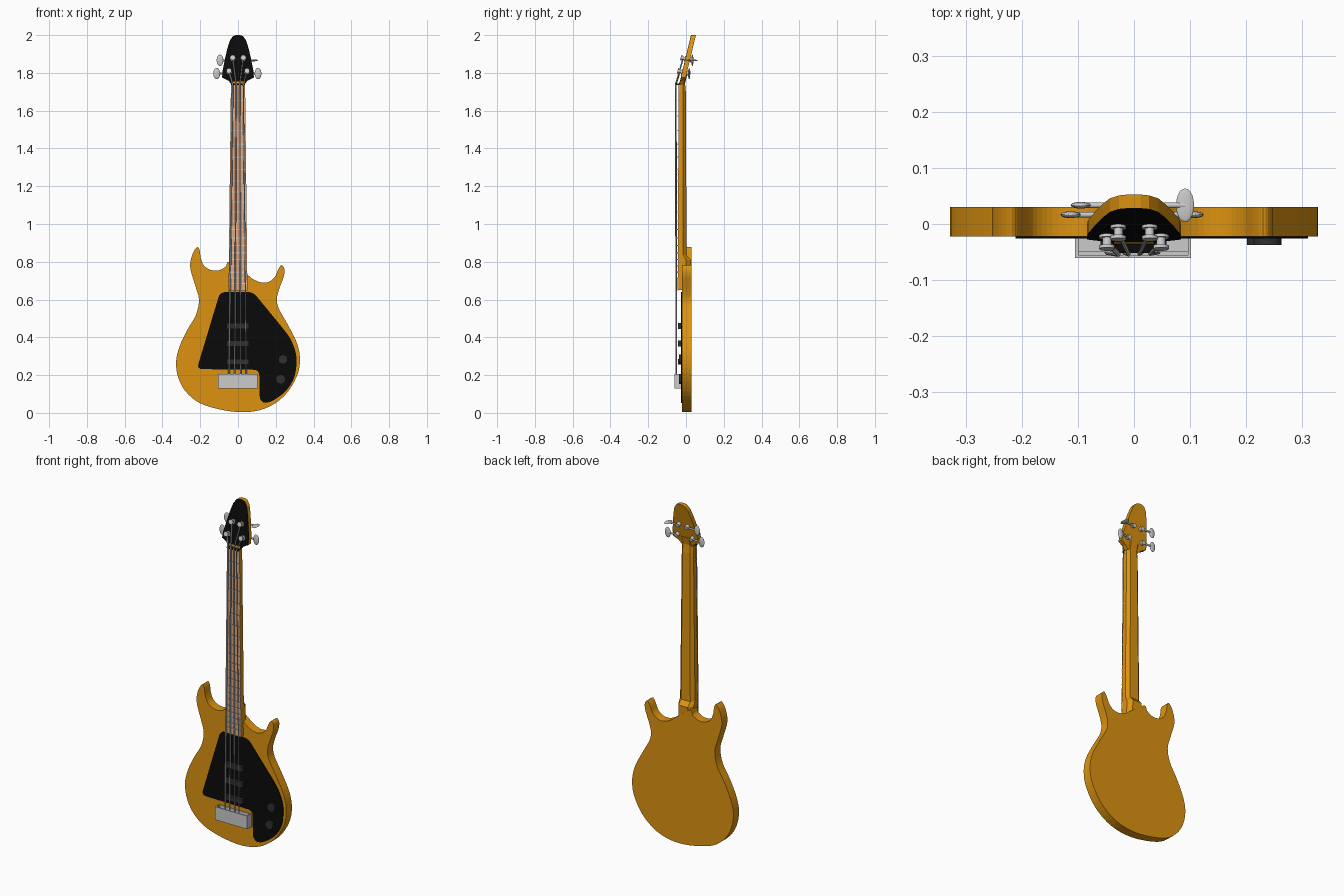
import bpy, bmesh, math
from mathutils import Vector

if "Cube" in bpy.data.objects:
    bpy.data.objects.remove(bpy.data.objects["Cube"])


def material(name, rgb):
    m = bpy.data.materials.new(name)
    m.diffuse_color = (*rgb, 1)
    m.use_nodes = True
    m.node_tree.nodes["Principled BSDF"].inputs["Base Color"].default_value = m.diffuse_color
    return m


AMBER = material("amber", (0.72, 0.29, 0.005))
BLACK = material("black", (0.003, 0.003, 0.003))
WOOD = material("fretboard_wood", (0.74, 0.40, 0.22))
DARK = material("dark_grey", (0.03, 0.03, 0.03))


def finish(bm, name, mat=None, smooth=False):
    bmesh.ops.recalc_face_normals(bm, faces=bm.faces)
    me = bpy.data.meshes.new(name)
    bm.to_mesh(me)
    bm.free()
    ob = bpy.data.objects.new(name, me)
    bpy.context.collection.objects.link(ob)
    if mat:
        me.materials.append(mat)
    if smooth:
        bpy.context.view_layer.objects.active = ob
        bpy.ops.object.select_all(action='DESELECT')
        ob.select_set(True)
        bpy.ops.object.shade_smooth_by_angle(angle=math.radians(40))
    return ob


def loft(name, rings, mat=None):
    bm = bmesh.new()
    vs = [[bm.verts.new(p) for p in r] for r in rings]
    n = len(vs[0])
    for a, b in zip(vs, vs[1:]):
        for i in range(n):
            j = (i + 1) % n
            bm.faces.new((a[i], a[j], b[j], b[i]))
    bm.faces.new(vs[0])
    bm.faces.new(vs[-1])
    return finish(bm, name, mat)


def prism(name, pts, y0, y1, mat=None, lean=lambda z: 0):
    return loft(name, [[(x, y + lean(z), z) for x, z in pts] for y in (y0, y1)], mat)


def box(name, lo, hi, mat=None):
    x0, y0, z0 = lo
    x1, y1, z1 = hi
    return prism(name, [(x0, z0), (x1, z0), (x1, z1), (x0, z1)], y0, y1, mat)


def rod(name, a, b, r, mat=None, n=16):
    a, b = Vector(a), Vector(b)
    d = b - a
    bm = bmesh.new()
    bmesh.ops.create_cone(bm, cap_ends=True, segments=n, radius1=r, radius2=r, depth=d.length)
    m = d.to_track_quat('Z', 'Y').to_matrix().to_4x4()
    m.translation = (a + b) / 2
    bm.transform(m)
    return finish(bm, name, mat, True)


def spline(pts, steps=4):
    # closed Catmull-Rom curve through the points
    out, n = [], len(pts)
    for i in range(n):
        p0, p1, p2, p3 = (Vector(pts[(i + k) % n]) for k in (-1, 0, 1, 2))
        for s in range(steps):
            t = s / steps
            out.append(tuple(0.5 * (2 * p1 + (p2 - p0) * t + (2 * p0 - 5 * p1 + 4 * p2 - p3) * t * t
                                    + (3 * p1 - p0 - 3 * p2 + p3) * t ** 3)))
    return out


def rounded(pts, steps=4):
    # polygon (x, z, radius) with rounded corners
    out, n = [], len(pts)
    for i in range(n):
        a, c, b = (Vector(pts[(i + k) % n][:2]) for k in (-1, 0, 1))
        r = pts[i][2]
        p, q = c + (a - c).normalized() * r, c + (b - c).normalized() * r
        for s in range(steps + 1):
            t = s / steps
            out.append(tuple(p * (1 - t) ** 2 + c * 2 * t * (1 - t) + q * t * t))
    return out


# Body with two horns
body = [(-.216, .878), (-.241, .84), (-.253, .77), (-.225, .67), (-.207, .60), (-.222, .52),
        (-.268, .44), (-.308, .355), (-.328, .27), (-.314, .18), (-.265, .10), (-.175, .04),
        (0, .004), (.14, .022), (.245, .09), (.31, .19), (.328, .28), (.312, .37),
        (.262, .47), (.217, .55), (.206, .60), (.216, .65), (.243, .725), (.245, .765),
        (.23, .782), (.213, .76), (.195, .72), (.165, .695), (.125, .69), (.08, .708),
        (.045, .735), (-.045, .80), (-.065, .775), (-.10, .755), (-.145, .757), (-.18, .78),
        (-.197, .82), (-.203, .86)]
prism("body", spline(body), -.022, .03, AMBER)

# Pickguard, pickup bars and knobs
guard = [(-.095, .64, .03), (.08, .64, .03), (.285, .39, .06), (.312, .30, .04), (.305, .19, .05),
         (.25, .105, .05), (.16, .05, .03), (.115, .06, .03), (.112, .228, .03),
         (-.218, .232, .03)]
prism("pickguard", rounded(guard), -.026, -.02, BLACK)
for i, z in enumerate((.46, .367, .27)):
    box(f"pickup_{i}", (-.06, -.043, z - .015), (.058, -.024, z + .015), DARK)
for i, (x, z) in enumerate(((.238, .283), (.226, .178))):
    rod(f"knob_{i}", (x, -.024, z), (x, -.037, z), .025, DARK, 24)

# Bridge cover, open towards the neck
box("bridge_front", (-.105, -.061, .13), (.102, -.055, .207))
box("bridge_bottom", (-.105, -.056, .13), (.102, -.021, .137))
box("bridge_base", (-.10, -.026, .13), (.098, -.020, .205))
box("bridge_block", (-.10, -.05, .136), (.098, -.024, .18))
for s, x in (("left", -.105), ("right", .096)):
    box("bridge_side_" + s, (x, -.057, .13), (x + .006, -.021, .207))

# Neck with heel and chamfered back
stations = [(.65, .05, -.041, .02), (.81, .048, -.041, .027), (.835, .048, -.041, .003),
            (1.70, .038, -.037, -.001), (1.745, .036, -.036, -.005), (1.79, .036, -.02, .006)]
loft("neck", [[(w, f, z), (w, f + .6 * (b - f), z), (.62 * w, b, z),
               (-.62 * w, b, z), (-w, f + .6 * (b - f), z), (-w, f, z)]
              for z, w, f, b in stations], AMBER)

# Fretboard, nut and frets
half = lambda z: .05 - .0125 * (z - .65) / 1.09
front = lambda z: -.041 + .005 * (z - .65) / 1.09
loft("fretboard", [[(-half(z), front(z) - .003, z), (half(z), front(z) - .003, z),
                    (half(z), front(z) + .002, z), (-half(z), front(z) + .002, z)]
                   for z in (.648, 1.738)], WOOD)
box("nut", (-.037, -.052, 1.735), (.037, -.03, 1.745), BLACK)
for i in range(1, 21):
    z = .2 + 1.54 * 2 ** (-i / 12)
    w, f = half(z), front(z)
    box(f"fret_{i}", (-w, f - .007, z - .003), (w, f - .002, z + .003))

# Leaning headstock with black face
lean = lambda z: -.034 + .24 * (z - 1.74)
side = [(.036, 1.74), (.05, 1.758), (.084, 1.775), (.082, 1.81), (.07, 1.87), (.056, 1.93),
        (.043, 1.972), (.027, 1.994), (.012, 2.0)]
head = side + [(-x, z) for x, z in reversed(side)]
prism("headstock", head, 0, .024, AMBER, lean)
prism("headstock_face", head, -.002, .001, BLACK, lean)

# Tuners: post, bushing, gear, shaft and oval key
normal = Vector((0, -1, .24)).normalized()
tuners = [(-.048, 1.805, -.113, False), (-.028, 1.875, -.095, False),
          (.028, 1.875, .091, True), (.048, 1.805, .106, False)]
for i, (x, z, kx, turned) in enumerate(tuners):
    base = Vector((x, lean(z), z))
    at = lambda d: base + normal * d
    rod(f"tuner_post_{i}", at(-.042), at(.026), .008)
    rod(f"tuner_bushing_{i}", at(0), at(.007), .014)
    rod(f"tuner_cap_{i}", at(.021), at(.027), .014)
    rod(f"tuner_gear_{i}", at(-.043), at(-.024), .012)
    s = at(-.036)
    key = Vector((kx, s.y, s.z))
    rod(f"tuner_shaft_{i}", s, key, .005, n=10)
    bm = bmesh.new()
    bmesh.ops.create_uvsphere(bm, u_segments=20, v_segments=12, radius=1)
    size = (.016, .03, .004) if turned else (.018, .006, .03)
    for v in bm.verts:
        v.co = Vector([c * k for c, k in zip(v.co, size)]) + key
    finish(bm, f"tuner_key_{i}", None, True)

# Strings from bridge over nut to posts
for i, (xb, xn) in enumerate(((-.048, -.028), (-.017, -.0095), (.014, .0095), (.044, .028))):
    x, z = tuners[i][:2]
    r = (.0045, .004, .0035, .003)[i]
    nut = (xn, -.054, 1.74)
    rod(f"string_{i}", (xb, -.051, .17), nut, r, n=8)
    rod(f"string_end_{i}", nut, Vector((x, lean(z), z)) + normal * .014, r, n=8)
